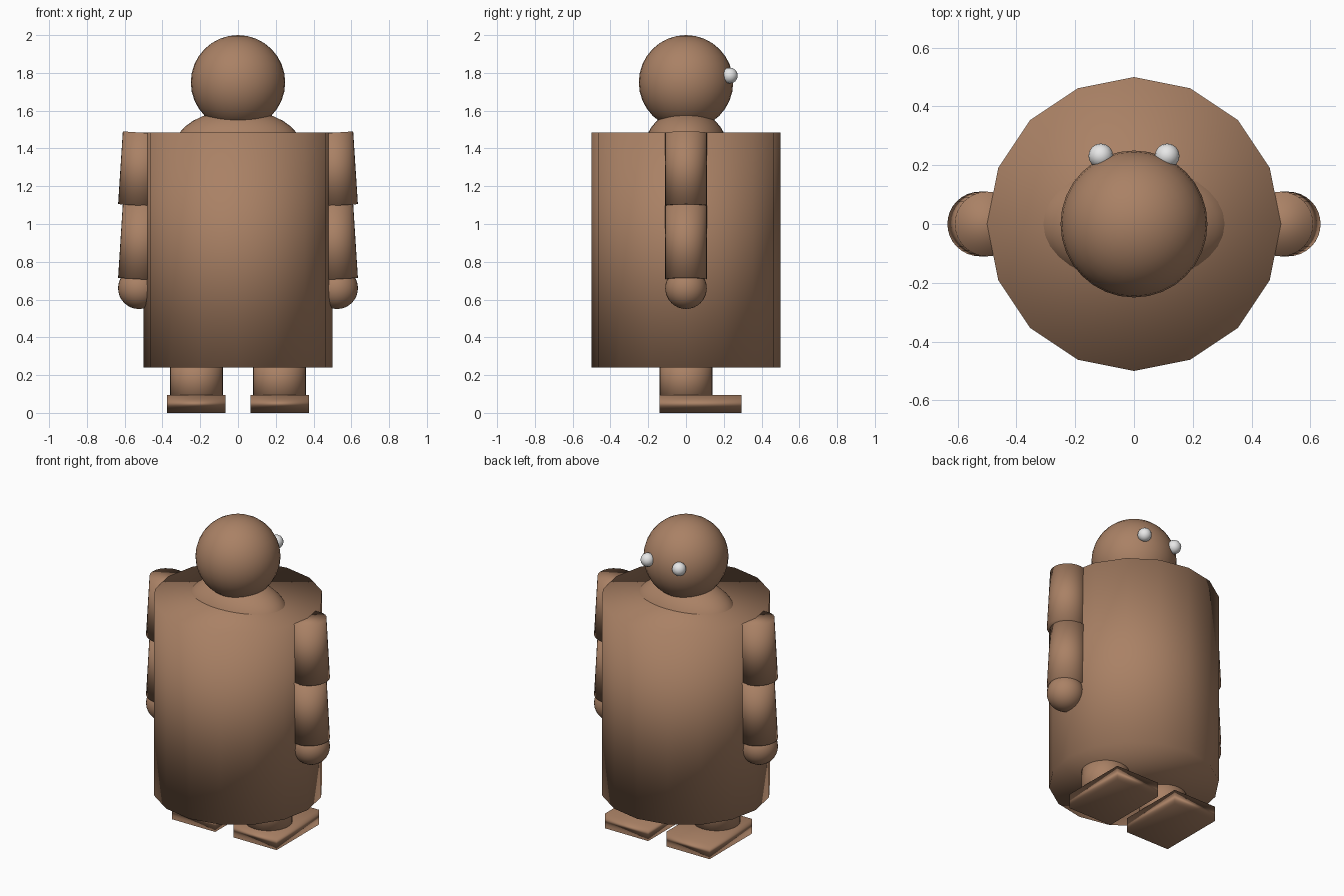
import bpy
import math
from mathutils import Vector

if "Cube" in bpy.data.objects:
    bpy.data.objects.remove(bpy.data.objects["Cube"])


def material(name, rgb):
    m = bpy.data.materials.new(name)
    m.diffuse_color = (*rgb, 1)
    m.use_nodes = True
    m.node_tree.nodes["Principled BSDF"].inputs["Base Color"].default_value = m.diffuse_color
    return m


BROWN = material("brown", (0.40, 0.22, 0.13))
WHITE = material("white", (0.8, 0.8, 0.8))


def finish(name, mat):
    ob = bpy.context.object
    ob.name = name
    ob.data.materials.append(mat)
    bpy.ops.object.shade_smooth()
    return ob


def ball(name, loc, radii, mat=BROWN, segments=32, rings=16):
    bpy.ops.mesh.primitive_uv_sphere_add(segments=segments, ring_count=rings, radius=1, location=loc)
    bpy.context.object.scale = radii
    return finish(name, mat)


def tube(name, start, end, radius, sides=32):
    a, b = Vector(start), Vector(end)
    bpy.ops.mesh.primitive_cylinder_add(vertices=sides, radius=radius, depth=(b - a).length,
                                        location=(a + b) / 2)
    ob = finish(name, BROWN)
    ob.rotation_euler = (0, math.atan2((b - a).x, (b - a).z), 0)
    return ob


# Trunk, shoulder mound and head
tube("body", (0, 0, 0.24), (0, 0, 1.485), 0.5, 16)
ball("neck", (0, 0, 1.4), (0.34, 0.22, 0.205))
ball("head", (0, 0, 1.75), (0.25, 0.25, 0.25))

for side, s in (("left", -1), ("right", 1)):
    # Eyes on the +y side of the head
    ball(side + "_eye", (s * 0.113, 0.232, 1.786), (0.042, 0.042, 0.042), WHITE, 16, 8)

    # Arms lean slightly outwards toward the hand
    tube(side + "_upper_arm", (s * 0.5, 0, 1.483), (s * 0.525, 0, 1.098), 0.11)
    tube(side + "_forearm", (s * 0.5, 0, 1.1), (s * 0.525, 0, 0.708), 0.11)
    ball(side + "_hand", (s * 0.525, 0, 0.66), (0.11, 0.11, 0.11))

    # Legs and feet
    tube(side + "_leg", (s * 0.22, 0, 0.05), (s * 0.22, 0, 0.3), 0.14)
    bpy.ops.mesh.primitive_cube_add(size=1, location=(s * 0.22, 0.077, 0.0475))
    bpy.context.object.scale = (0.31, 0.435, 0.095)
    finish(side + "_foot", BROWN)
